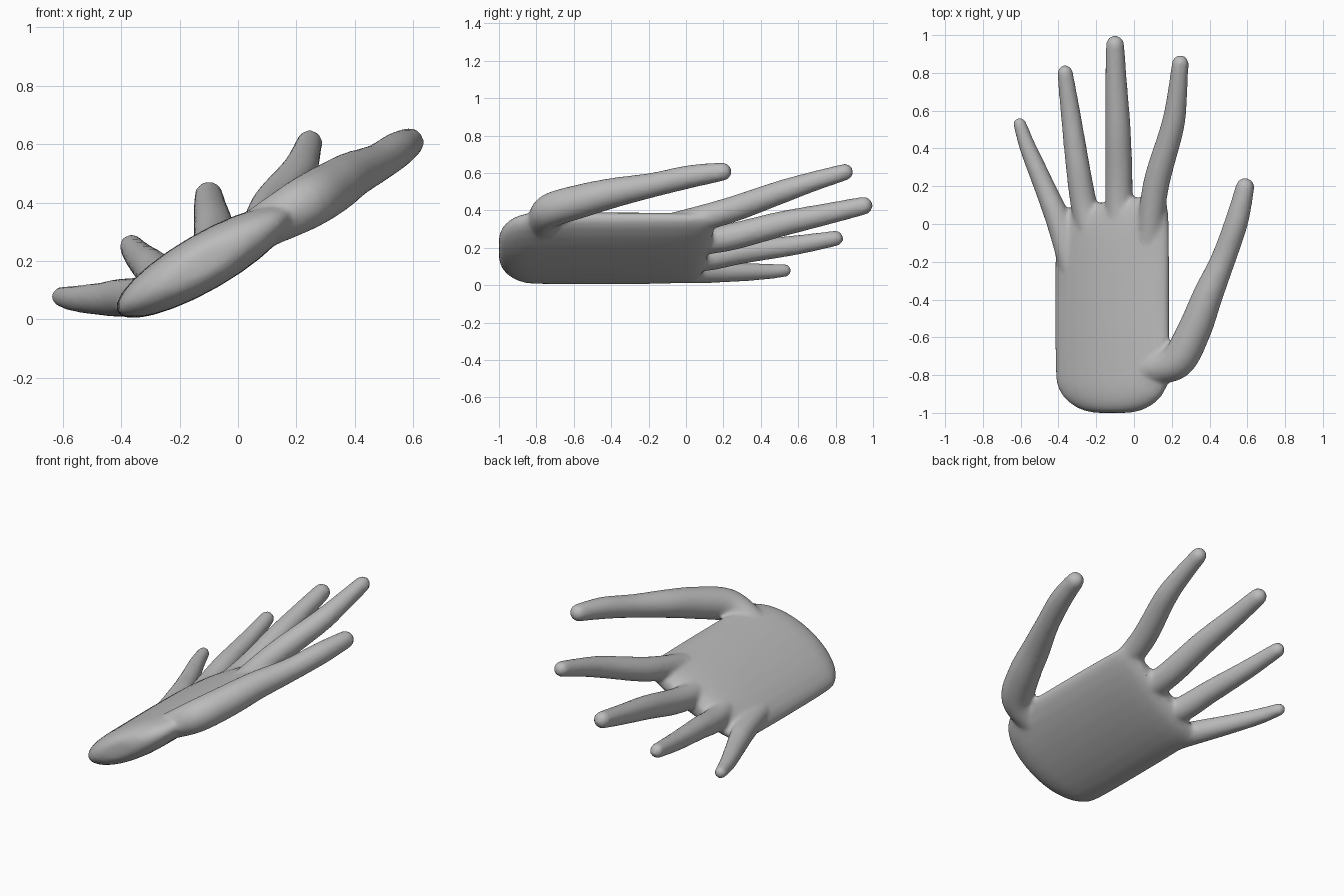
import bpy, bmesh, math
from mathutils import Vector

if "Cube" in bpy.data.objects:
    bpy.data.objects.remove(bpy.data.objects["Cube"])

SEGMENTS = 24


def spline(rows, steps=6):
    """Catmull-Rom interpolation through rows of numbers."""
    rows = [Vector(r) for r in rows]
    out = []
    for i in range(len(rows) - 1):
        p0, p1 = rows[max(i - 1, 0)], rows[i]
        p2, p3 = rows[i + 1], rows[min(i + 2, len(rows) - 1)]
        for s in range(steps):
            t = s / steps
            out.append(0.5 * (2 * p1 + (p2 - p0) * t + (2 * p0 - 5 * p1 + 4 * p2 - p3) * t * t
                              + (3 * p1 - p0 - 3 * p2 + p3) * t ** 3))
    return out + [rows[-1]]


def loft(bm, rings):
    """Skin closed rings of points and cap both ends."""
    loops = [[bm.verts.new(p) for p in ring] for ring in rings]
    for a, b in zip(loops, loops[1:]):
        for i in range(SEGMENTS):
            j = (i + 1) % SEGMENTS
            bm.faces.new((a[i], a[j], b[j], b[i]))
    bm.faces.new(loops[0][::-1])
    bm.faces.new(loops[-1])


def ellipse(c, u, v, a, b):
    angles = [2 * math.pi * i / SEGMENTS for i in range(SEGMENTS)]
    return [c + u * a * math.cos(t) + v * b * math.sin(t) for t in angles]


def digit(bm, rows):
    """Tapered finger along x, y, z, radius rows, with a round tip."""
    path = spline(rows)
    pts, radii = [Vector(p[:3]) for p in path], [p[3] for p in path]
    # rounded fingertip
    ahead, r, end = (pts[-1] - pts[-3]).normalized(), radii[-1], pts[-1].copy()
    for k in range(1, 6):
        t = k / 5 * math.pi * 0.47
        pts.append(end + ahead * r * math.sin(t))
        radii.append(r * math.cos(t))
    rings = []
    for i, p in enumerate(pts):
        d = (pts[min(i + 1, len(pts) - 1)] - pts[max(i - 1, 0)]).normalized()
        u = d.cross(Vector((0, 0, 1))).normalized()
        rings.append(ellipse(p, u, u.cross(d), radii[i], radii[i]))
    loft(bm, rings)


bm = bmesh.new()

# Palm: tilted oval sections from the heel to the knuckles (y, half width, half thickness)
tilt = math.radians(30)
across = Vector((math.cos(tilt), 0, math.sin(tilt)))
normal = Vector((-math.sin(tilt), 0, math.cos(tilt)))
palm = [(-1.0, 0.10, 0.03), (-0.985, 0.18, 0.06), (-0.945, 0.26, 0.082), (-0.88, 0.32, 0.094),
        (-0.78, 0.343, 0.097), (-0.4, 0.347, 0.097), (-0.1, 0.345, 0.092), (0.04, 0.34, 0.08),
        (0.10, 0.32, 0.06), (0.13, 0.27, 0.03)]
sections = []
for y, a, b in spline(palm, 4):
    ring = ellipse(Vector((-0.115, y, 0.197)), across, normal, a, b)
    lean = max(0, min(1, (y + 0.3) / 0.4)) * 0.15   # knuckle line slants back to the little finger
    for p in ring:
        p.y += lean * (p.x + 0.05)
    sections.append(ring[::-1])
loft(bm, sections)

# Fingers and thumb (x, y, z, radius)
digit(bm, [(-0.33, -0.25, 0.08, 0.06), (-0.395, 0.0, 0.075, 0.066), (-0.475, 0.2, 0.07, 0.056),
           (-0.56, 0.4, 0.072, 0.045), (-0.605, 0.53, 0.078, 0.035)])
digit(bm, [(-0.22, -0.1, 0.145, 0.065), (-0.265, 0.1, 0.145, 0.07), (-0.297, 0.3, 0.178, 0.064),
           (-0.335, 0.58, 0.213, 0.053), (-0.365, 0.8, 0.25, 0.042)])
digit(bm, [(-0.08, -0.1, 0.215, 0.07), (-0.08, 0.2, 0.25, 0.073), (-0.085, 0.5, 0.325, 0.068),
           (-0.095, 0.75, 0.38, 0.058), (-0.1, 0.95, 0.425, 0.049)])
digit(bm, [(0.08, -0.1, 0.315, 0.065), (0.115, 0.2, 0.39, 0.07), (0.2, 0.5, 0.495, 0.063),
           (0.225, 0.65, 0.545, 0.055), (0.245, 0.85, 0.605, 0.045)])
digit(bm, [(0.08, -0.77, 0.315, 0.075), (0.225, -0.73, 0.395, 0.092), (0.32, -0.56, 0.45, 0.09),
           (0.39, -0.38, 0.495, 0.08), (0.475, -0.18, 0.535, 0.066), (0.545, 0.02, 0.58, 0.062),
           (0.588, 0.195, 0.607, 0.05)])

bmesh.ops.recalc_face_normals(bm, faces=bm.faces)
mesh = bpy.data.meshes.new("hand")
bm.to_mesh(mesh)
bm.free()
hand = bpy.data.objects.new("hand", mesh)
bpy.context.collection.objects.link(hand)

skin = bpy.data.materials.new("plain grey")
skin.diffuse_color = (0.5, 0.5, 0.5, 1)
skin.use_nodes = True
skin.node_tree.nodes["Principled BSDF"].inputs["Base Color"].default_value = skin.diffuse_color
mesh.materials.append(skin)

# Fuse the parts, soften the webs and thin the mesh
fuse = hand.modifiers.new("fuse", "REMESH")
fuse.mode = "VOXEL"
fuse.voxel_size = 0.012
fuse.use_smooth_shade = True
soften = hand.modifiers.new("soften", "SMOOTH")
soften.factor = 0.5
soften.iterations = 10
thin = hand.modifiers.new("thin", "DECIMATE")
thin.ratio = 0.2
